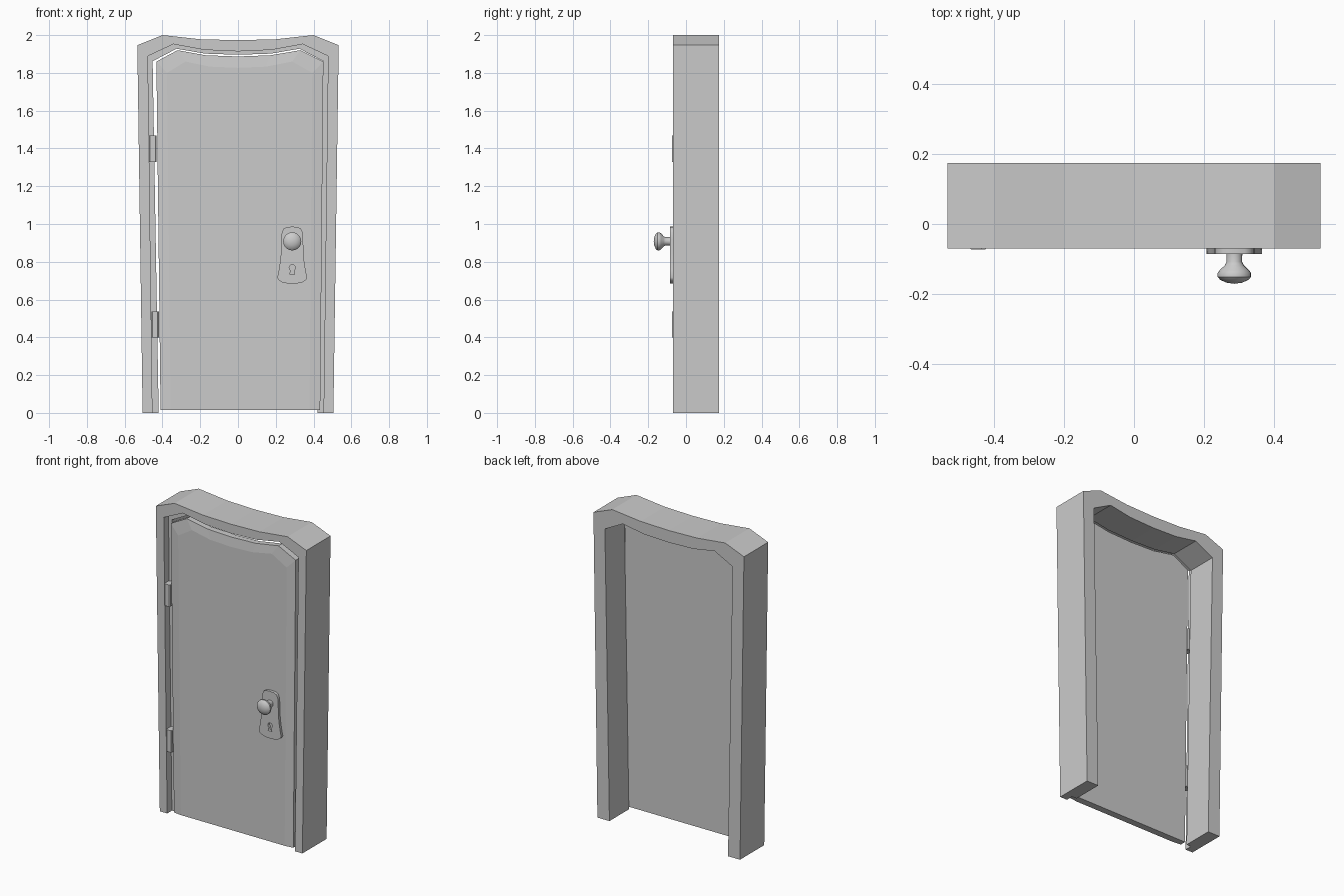
import bpy, bmesh, math
from mathutils import Matrix

if "Cube" in bpy.data.objects:
    bpy.data.objects.remove(bpy.data.objects["Cube"])


def finish(bm, name, smooth=None):
    bmesh.ops.recalc_face_normals(bm, faces=bm.faces)
    me = bpy.data.meshes.new(name)
    bm.to_mesh(me)
    bm.free()
    ob = bpy.data.objects.new(name, me)
    bpy.context.collection.objects.link(ob)
    if smooth:
        bpy.ops.object.select_all(action='DESELECT')
        ob.select_set(True)
        bpy.context.view_layer.objects.active = ob
        bpy.ops.object.shade_smooth_by_angle(angle=math.radians(smooth))
    return ob


def mirrored(half):
    """Left half outline ending on x = 0 -> full outline."""
    return half + [(-x, z) for x, z in reversed(half[:-1])]


def rings(bm, loops):
    """Turn (outline, y) pairs into vertex loops."""
    return [[bm.verts.new((x, y, z)) for x, z in pts] for pts, y in loops]


# Frame: outer outline, front rebate and rear opening swept as one section
outer = mirrored([(-.505, 0), (-.533, 1.947), (-.40, 2), (-.2, 1.978), (0, 1.973)])
rebate = mirrored([(-.453, 0), (-.477, 1.889), (-.342, 1.952), (-.18, 1.922), (0, 1.914)])
opening = mirrored([(-.42, 0), (-.452, 1.862), (-.325, 1.928), (-.175, 1.902), (0, 1.896)])
bm = bmesh.new()
sec = rings(bm, [(outer, -.07), (rebate, -.07), (rebate, -.022),
                 (opening, -.022), (opening, .175), (outer, .175)])
for i, a in enumerate(sec):
    b = sec[(i + 1) % len(sec)]
    for k in range(len(a) - 1):
        bm.faces.new((a[k], a[k + 1], b[k + 1], b[k]))
for end in (0, -1):
    bm.faces.new([r[end] for r in sec])
finish(bm, "door_frame")

# Door leaf: slightly off-centre panel with a shallow worn front border
leaf = [(-.41, .015), (-.432, 1.86), (-.32, 1.92), (-.17, 1.893), (0, 1.887),
        (.17, 1.893), (.33, 1.92), (.452, 1.86), (.435, .015)]
panel = [(x * .87, z if z < .1 else z - .06) for x, z in leaf]
bm = bmesh.new()
f, e, b = rings(bm, [(panel, -.069), (leaf, -.062), (leaf, -.025)])
for p, q in ((f, e), (e, b)):
    for k in range(len(p)):
        n = (k + 1) % len(p)
        bm.faces.new((p[k], p[n], q[n], q[k]))
bm.faces.new(f)
bm.faces.new(b)
finish(bm, "door_leaf")

# Hinges bridging rebate and door
for name, x, z in (("upper_hinge", -.452, 1.398), ("lower_hinge", -.439, .468)):
    bm = bmesh.new()
    bmesh.ops.create_cube(bm, size=1, matrix=Matrix.Translation((x, -.048, z))
                          @ Matrix.Diagonal((.04, .05, .14, 1)))
    bmesh.ops.bevel(bm, geom=[ed for ed in bm.edges if abs(ed.verts[0].co.z - ed.verts[1].co.z) > .1],
                    offset=.006, segments=1, affect='EDGES')
    finish(bm, name)

# Lock plate: flared outline with a keyhole cut through it
KX = .287
half = [(0, .986), (.03, .984), (.046, .975), (.055, .955), (.058, .92), (.059, .85),
        (.064, .80), (.071, .755), (.079, .717), (.074, .705), (.055, .692), (.03, .686), (0, .684)]
plate = half + [(-x, z) for x, z in reversed(half[1:-1])]
key = [(.016 * math.sin(math.radians(a)), .768 + .016 * math.cos(math.radians(a)))
       for a in range(-150, 151, 30)] + [(.013, .732), (-.013, .732)]
cu = bpy.data.curves.new("lock_plate", 'CURVE')
cu.dimensions = '2D'
cu.fill_mode = 'BOTH'
cu.extrude = .01
for pts in (plate, key):
    sp = cu.splines.new('POLY')
    sp.points.add(len(pts) - 1)
    sp.use_cyclic_u = True
    for p, (x, z) in zip(sp.points, pts):
        p.co = (x, z, 0, 1)
ob = bpy.data.objects.new("lock_plate", cu)
ob.location = (KX, -.076, 0)
ob.rotation_euler = (math.pi / 2, 0, 0)
bpy.context.collection.objects.link(ob)
bpy.ops.object.select_all(action='DESELECT')
ob.select_set(True)
bpy.context.view_layer.objects.active = ob
bpy.ops.object.convert(target='MESH')

# Knob: turned profile (radius, y)
profile = [(.023, -.08), (.022, -.108), (.027, -.118), (.042, -.132), (.048, -.141),
           (.048, -.151), (.040, -.160), (.022, -.168), (0, -.171)]
bm = bmesh.new()
vs = [bm.verts.new((KX + r, y, .908)) for r, y in profile]
es = [bm.edges.new(pair) for pair in zip(vs, vs[1:])]
bmesh.ops.spin(bm, geom=vs + es, cent=(KX, 0, .908), axis=(0, 1, 0), angle=2 * math.pi, steps=20)
bmesh.ops.remove_doubles(bm, verts=bm.verts, dist=1e-4)
finish(bm, "door_knob", smooth=40)
